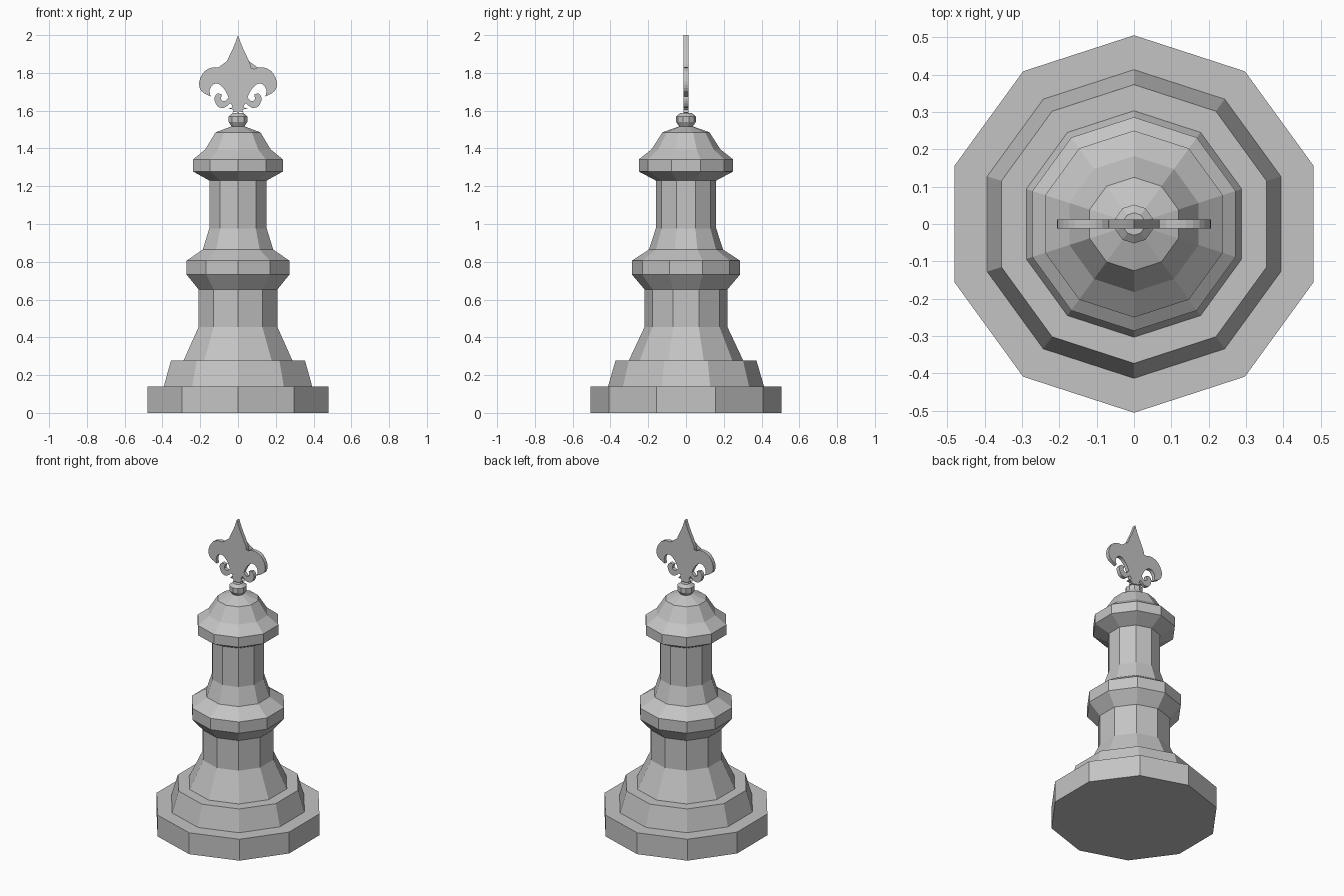
import bpy, bmesh, math
from mathutils import Vector

cube = bpy.data.objects.get("Cube")
if cube:
    bpy.data.objects.remove(cube, do_unlink=True)

SIDES = 10

stone = bpy.data.materials.new("grey stone")
stone.use_nodes = True
GREY = (0.55, 0.55, 0.55, 1)
stone.diffuse_color = GREY
stone.node_tree.nodes["Principled BSDF"].inputs["Base Color"].default_value = GREY


def finish(name, bm):
    bmesh.ops.recalc_face_normals(bm, faces=bm.faces[:])
    mesh = bpy.data.meshes.new(name)
    bm.to_mesh(mesh)
    bm.free()
    mesh.materials.append(stone)
    obj = bpy.data.objects.new(name, mesh)
    bpy.context.collection.objects.link(obj)
    return obj


def turned(name, profile):
    """Closed ten-sided solid from (radius, height) pairs, corners on the y axis."""
    bm = bmesh.new()
    rings = []
    for radius, height in profile:
        ring = []
        for i in range(SIDES):
            a = math.pi / 2 + math.tau * i / SIDES
            ring.append(bm.verts.new((radius * math.cos(a), radius * math.sin(a), height)))
        rings.append(ring)
    for low, high in zip(rings, rings[1:]):
        for i in range(SIDES):
            j = (i + 1) % SIDES
            bm.faces.new((low[i], low[j], high[j], high[i]))
    bm.faces.new(rings[0])
    bm.faces.new(rings[-1])
    return finish(name, bm)


def smooth_strip(points, steps=3):
    """Rounded path through the points, sharp at its two ends; last point left out."""
    pts = [Vector(p) for p in points]
    pts = [pts[0]] + pts + [pts[-1]]
    path = []
    for a, b, c, d in zip(pts, pts[1:], pts[2:], pts[3:]):
        for s in range(steps):
            t = s / steps
            path.append(0.5 * (2 * b + (c - a) * t + (2 * a - 5 * b + 4 * c - d) * t ** 2
                               + (3 * b - a - 3 * c + d) * t ** 3))
    return path


# Stepped base
turned("plinth", [(0.505, 0), (0.505, 0.14)])
turned("base_step", [(0.413, 0.14), (0.373, 0.277)])

# Lower shaft, collar and upper shaft
turned("lower_shaft", [(0.303, 0.277), (0.219, 0.456), (0.219, 0.653)])
turned("middle_collar", [(0.219, 0.653), (0.286, 0.732), (0.286, 0.806), (0.196, 0.865)])
turned("upper_shaft", [(0.196, 0.865), (0.16, 0.976), (0.16, 1.23)])

# Roof and the knob on it
turned("roof_cap", [(0.16, 1.23), (0.25, 1.278), (0.25, 1.342), (0.182, 1.395),
                    (0.125, 1.485), (0.036, 1.517)])
turned("finial_knob", [(0.036, 1.517), (0.052, 1.54), (0.052, 1.57), (0.03, 1.587)])

# Lily ornament: right half outline in hundredths, above its foot
STRIPS = [
    # centre petal
    [(0, 40), (2, 34.5), (5, 28), (6.8, 23), (6, 18), (4, 13), (3, 9.5)],
    # side leaf, outer then inner edge
    [(3, 9.5), (4, 15), (7, 21), (12, 23), (17.5, 21), (20.5, 15.5), (19.5, 10.5), (14.5, 7.5)],
    [(14.5, 7.5), (15, 11), (13, 14), (10, 14), (7, 11), (5, 7)],
    # small curl, inner then outer edge
    [(5, 7), (7, 5), (9, 6), (8.5, 8.5)],
    [(8.5, 8.5), (11, 9), (12.5, 6.5), (11, 2.5), (7.5, 1.5), (4, 4)],
    # foot
    [(4, 4), (3, 2), (5, 1)],
    [(5, 1), (2.5, 0.5), (3, -1)],
    [(3, -1), (1, -0.5), (0, -1.5)],
]
half = [p for strip in STRIPS for p in smooth_strip(strip)] + [Vector((0, -1.5))]
outline = half + [Vector((-p.x, p.y)) for p in reversed(half[1:-1])]

bm = bmesh.new()
THICK = 0.024
front = [bm.verts.new((p.x / 100, -THICK / 2, 1.6 + p.y / 100)) for p in outline]
face = bm.faces.new(front)
grown = bmesh.ops.extrude_face_region(bm, geom=[face], use_keep_orig=True)
moved = [v for v in grown["geom"] if isinstance(v, bmesh.types.BMVert)]
bmesh.ops.translate(bm, verts=moved, vec=(0, THICK, 0))
finish("lily_ornament", bm)
